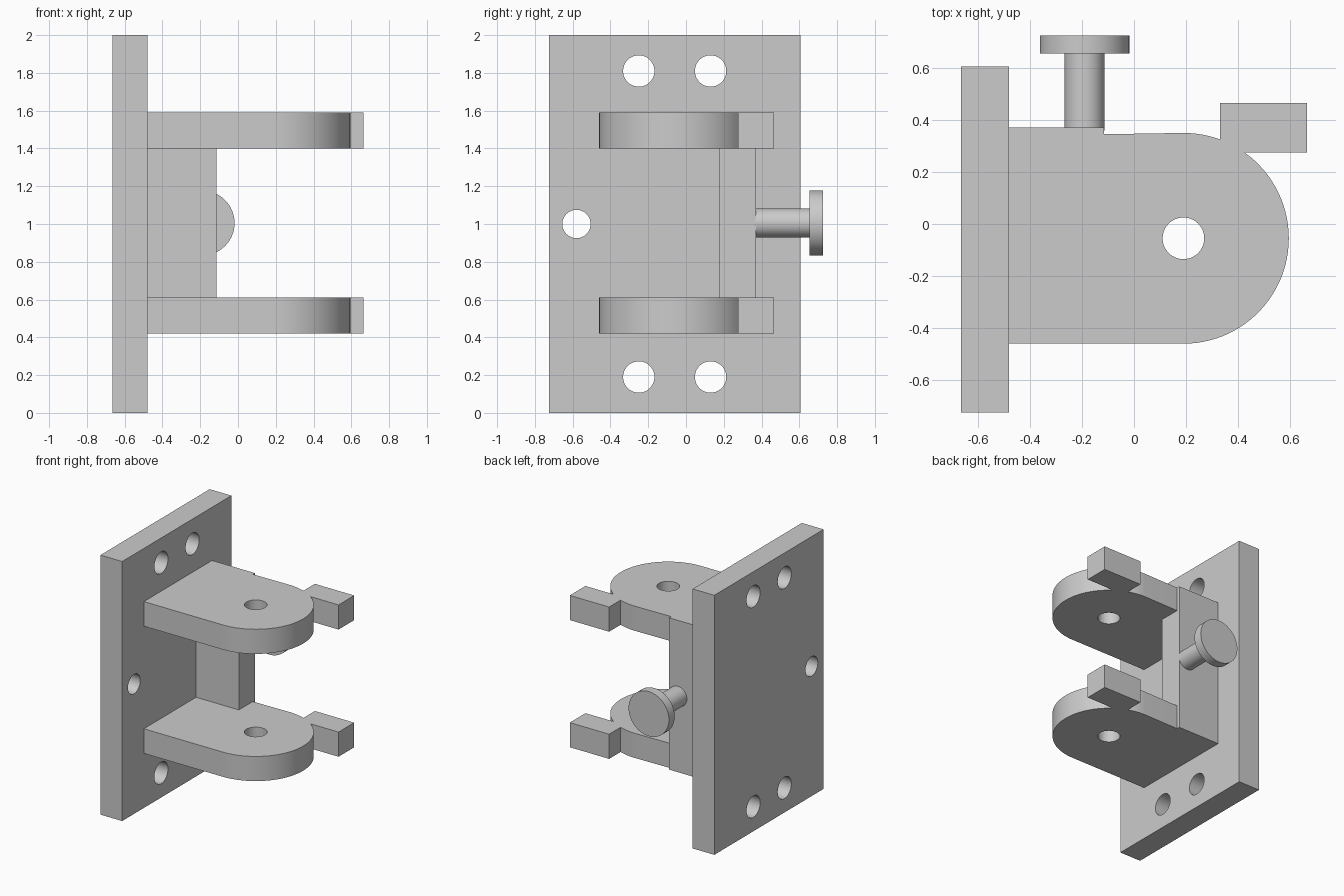
import bpy, bmesh
from math import sin, cos, pi, radians
from mathutils import Matrix

cube = bpy.data.objects.get("Cube")
if cube:
    bpy.data.objects.remove(cube, do_unlink=True)

GREY = (0.6, 0.6, 0.6, 1.0)
steel = bpy.data.materials.new("light grey steel")
steel.use_nodes = True
steel.diffuse_color = GREY
for node in steel.node_tree.nodes:
    if node.type == 'BSDF_PRINCIPLED':
        node.inputs["Base Color"].default_value = GREY


def arc(cx, cy, r, start, end, n):
    """Points on an arc, angles in degrees."""
    angles = [radians(start + (end - start) * i / n) for i in range(n + 1)]
    return [(cx + r * cos(a), cy + r * sin(a)) for a in angles]


def circle(cx, cy, r, n=48):
    return arc(cx, cy, r, 0, 360, n)[:-1]


def rect(x0, y0, x1, y1):
    return [(x0, y0), (x1, y0), (x1, y1), (x0, y1)]


def extrude(name, loops, low, high, turn=Matrix.Identity(4)):
    """Solid from an outline and its holes, extruded from low to high."""
    curve = bpy.data.curves.new(name, 'CURVE')
    curve.dimensions = '2D'
    curve.fill_mode = 'BOTH'
    curve.extrude = (high - low) / 2
    for loop in loops:
        spline = curve.splines.new('POLY')
        spline.points.add(len(loop) - 1)
        for point, (u, v) in zip(spline.points, loop):
            point.co = (u, v, 0, 1)
        spline.use_cyclic_u = True
    temp = bpy.data.objects.new(name + " outline", curve)
    bpy.context.collection.objects.link(temp)
    mesh = bpy.data.meshes.new_from_object(
        temp.evaluated_get(bpy.context.evaluated_depsgraph_get()))
    bpy.data.objects.remove(temp, do_unlink=True)
    bpy.data.curves.remove(curve)
    bm = bmesh.new()
    bm.from_mesh(mesh)
    bmesh.ops.remove_doubles(bm, verts=bm.verts, dist=0.0005)
    bmesh.ops.transform(bm, verts=bm.verts,
                        matrix=turn @ Matrix.Translation((0, 0, (low + high) / 2)))
    bmesh.ops.recalc_face_normals(bm, faces=bm.faces)
    bm.to_mesh(mesh)
    bm.free()
    mesh.name = name
    mesh.materials.clear()
    mesh.materials.append(steel)
    obj = bpy.data.objects.new(name, mesh)
    bpy.context.collection.objects.link(obj)
    bpy.ops.object.select_all(action='DESELECT')
    obj.select_set(True)
    bpy.context.view_layer.objects.active = obj
    bpy.ops.object.shade_smooth_by_angle(angle=radians(30))
    return obj


# Profile planes: (y, z) extruded along x, and (x, z) extruded along y
ALONG_X = Matrix(((0, 0, 1, 0), (1, 0, 0, 0), (0, 1, 0, 0), (0, 0, 0, 1)))
ALONG_Y = Matrix(((1, 0, 0, 0), (0, 0, 1, 0), (0, 1, 0, 0), (0, 0, 0, 1)))

# Mounting plate with bolt holes
PLATE_FACE = -0.48
holes = [circle(y, z, 0.083) for y in (-0.25, 0.13) for z in (0.19, 1.81)]
holes.append(circle(-0.58, 1.0, 0.075))
extrude("mounting_plate", [rect(-0.725, 0, 0.605, 2)] + holes,
        -0.665, PLATE_FACE, ALONG_X)

# Two rounded lugs with a pin hole and a square stop tab
CX, CY, R = 0.19, -0.055, 0.405
WEB_X, WEB_Y = -0.115, 0.37
outline = [(PLATE_FACE, CY - R)]
outline += arc(CX, CY, R, -90, 54.5, 40)
outline += [(0.665, 0.275), (0.665, 0.465), (0.33, 0.465)]
outline += arc(CX, CY, R, 69.8, 90, 6)
outline += [(WEB_X, CY + R - 0.005), (WEB_X, WEB_Y), (PLATE_FACE, WEB_Y)]
for name, low, high in (("lower_lug", 0.42, 0.61), ("upper_lug", 1.40, 1.59)):
    extrude(name, [outline, circle(CX, CY, 0.08)], low, high)

# Web joining the lugs
extrude("web", [rect(PLATE_FACE, 0.175, WEB_X, WEB_Y)], 0.61, 1.40)

# Thumb screw
extrude("screw_shaft", [circle(-0.19, 1.005, 0.077)], 0.36, 0.66, ALONG_Y)
extrude("screw_head", [circle(-0.19, 1.005, 0.172, 64)], 0.655, 0.725, ALONG_Y)
